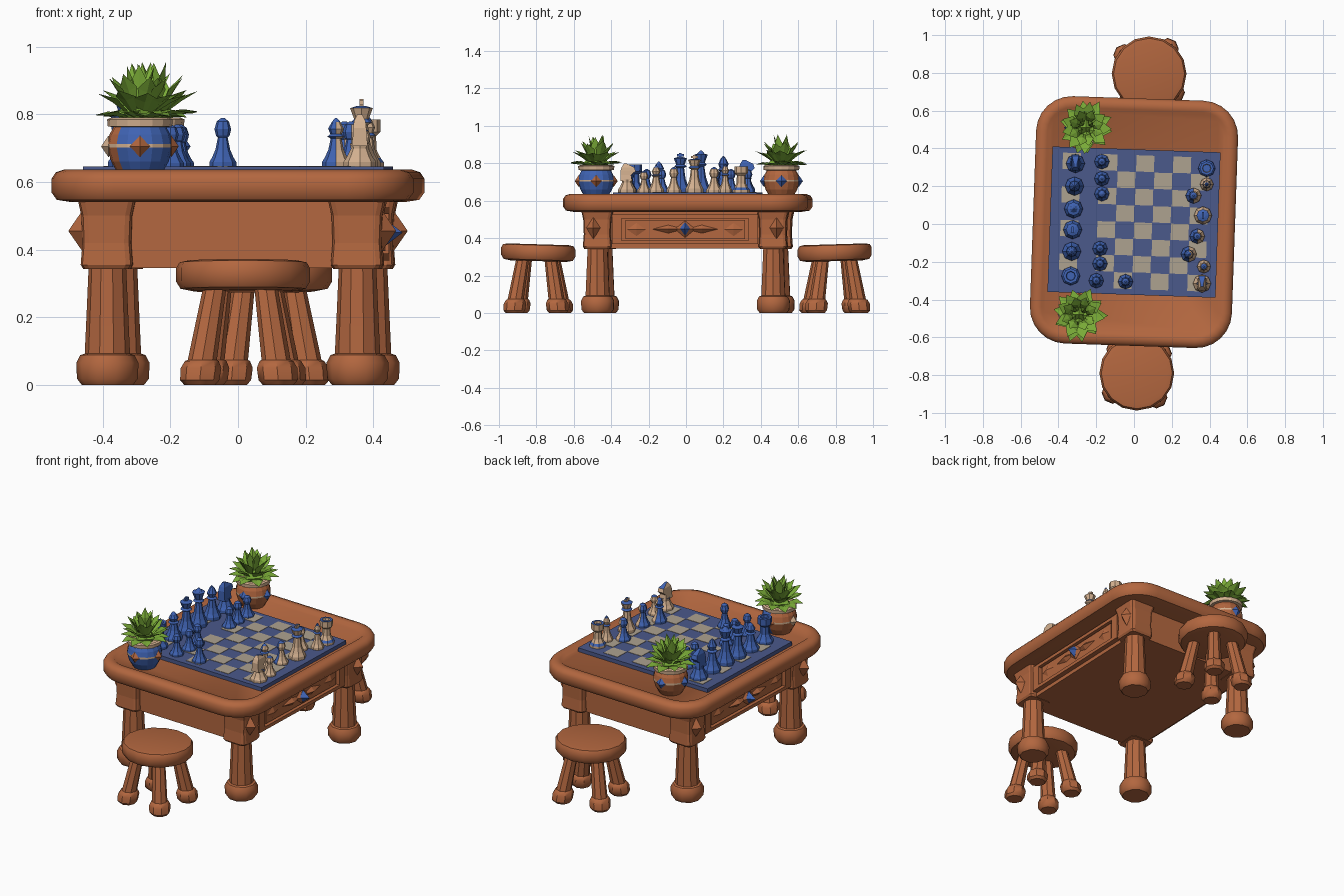
import bpy, bmesh, math, random
from mathutils import Vector, Matrix

if "Cube" in bpy.data.objects:
    bpy.data.objects.remove(bpy.data.objects["Cube"])

random.seed(4)
PI = math.pi


def material(name, col):
    m = bpy.data.materials.new(name)
    m.diffuse_color = (*col, 1)
    m.use_nodes = True
    m.node_tree.nodes["Principled BSDF"].inputs["Base Color"].default_value = m.diffuse_color
    return m


WOOD = material("brown wood", (0.45, 0.135, 0.05))
BLUE = material("blue", (0.05, 0.125, 0.45))
CREAM = material("cream", (0.66, 0.44, 0.28))
SLATE = material("slate blue board", (0.07, 0.10, 0.26))
STONE = material("pale board squares", (0.42, 0.36, 0.28))
LEAF = material("leaf green", (0.20, 0.42, 0.04))


def finish(name, bm, mats, turn=0.0, loc=(0, 0, 0), smooth=None):
    bmesh.ops.recalc_face_normals(bm, faces=bm.faces[:])
    me = bpy.data.meshes.new(name)
    bm.to_mesh(me)
    bm.free()
    for m in mats:
        me.materials.append(m)
    ob = bpy.data.objects.new(name, me)
    bpy.context.collection.objects.link(ob)
    ob.location, ob.rotation_euler = loc, (0, 0, turn)
    if smooth:
        bpy.ops.object.select_all(action='DESELECT')
        ob.select_set(True)
        bpy.context.view_layer.objects.active = ob
        bpy.ops.object.shade_smooth_by_angle(angle=math.radians(smooth))
    return ob


def loft(bm, rings, mats=None):
    """Skin a list of equal-length point rings and cap both ends."""
    vs = [[bm.verts.new(p) for p in r] for r in rings]
    n = len(rings[0])
    for k in range(len(vs) - 1):
        for i in range(n):
            j = (i + 1) % n
            f = bm.faces.new((vs[k][i], vs[k][j], vs[k + 1][j], vs[k + 1][i]))
            f.material_index = mats[k] if mats else 0
    bm.faces.new(vs[0]).material_index = mats[0] if mats else 0
    bm.faces.new(vs[-1]).material_index = mats[-1] if mats else 0


def circle(r, z, n, c=(0, 0)):
    return [(c[0] + r * math.cos(2 * PI * i / n), c[1] + r * math.sin(2 * PI * i / n), z)
            for i in range(n)]


def round_rect(hx, hy, r, z, n=7):
    pts = []
    for q, (sx, sy) in enumerate(((1, 1), (-1, 1), (-1, -1), (1, -1))):
        for i in range(n):
            a = PI / 2 * (q + i / (n - 1))
            pts.append((sx * (hx - r) + r * math.cos(a), sy * (hy - r) + r * math.sin(a), z))
    return pts


def box(bm, c, s, mat=0):
    m = Matrix.Translation(c) @ Matrix.Diagonal((*s, 1))
    for v in bmesh.ops.create_cube(bm, size=1, matrix=m)['verts']:
        for f in v.link_faces:
            f.material_index = mat


def gem(bm, c, s, mat=0):
    """Eight-sided diamond with half sizes s."""
    c = Vector(c)
    p = [[bm.verts.new(c + Vector([d * s[a] if a == b else 0 for b in range(3)])) for d in (1, -1)]
         for a in range(3)]
    for x in p[0]:
        for y in p[1]:
            for z in p[2]:
                bm.faces.new((x, y, z)).material_index = mat


# ---- table, turned slightly on the spot
TURN, AT = math.radians(-2), (0, 0.01, 0)

bm = bmesh.new()
top = [(-0.06, 0.54), (-0.015, 0.547), (0, 0.568), (0, 0.61), (-0.012, 0.628),
       (-0.035, 0.636), (-0.06, 0.634), (-0.075, 0.622)]
loft(bm, [round_rect(0.535 + o, 0.655 + o, 0.19 + o, z) for o, z in top])
finish("table_top", bm, [WOOD], TURN, AT, 40)

bm = bmesh.new()
box(bm, (0, 0, 0.445), (0.81, 1.02, 0.20))
finish("apron", bm, [WOOD], TURN, AT)

for sx in (-1, 1):
    for sy in (-1, 1):
        c = (sx * 0.37, sy * 0.47)
        bm = bmesh.new()
        prof = [(0.076, 0.0), (0.09, 0.018), (0.092, 0.065), (0.08, 0.088),
                (0.067, 0.092), (0.062, 0.2), (0.055, 0.36)]
        loft(bm, [circle(r, z, 10, c) for r, z in prof])
        finish("table_leg", bm, [WOOD], TURN, AT, 35)
        # corner block with a flared top and a diamond stud
        bm = bmesh.new()
        loft(bm, [[(c[0] + x, c[1] + y, z) for x, y, _ in round_rect(h, h, 0.02, 0, 3)]
                  for h, z in ((0.07, 0.343), (0.077, 0.355), (0.072, 0.42), (0.075, 0.5), (0.085, 0.545))])
        gem(bm, (sx * 0.44, sy * 0.49, 0.455), (0.045, 0.04, 0.065))
        finish("corner_block", bm, [WOOD], TURN, AT)

    # drawer front: raised frame, panel, carving and centre jewel
    bm = bmesh.new()
    for z in (0.378, 0.515):
        box(bm, (sx * 0.415, 0, z), (0.04, 0.78, 0.02))
    for y in (-0.365, 0.365):
        box(bm, (sx * 0.415, y, 0.446), (0.04, 0.05, 0.12))
    box(bm, (sx * 0.41, 0, 0.446), (0.03, 0.64, 0.10))
    for s in (-1, 1):
        gem(bm, (sx * 0.428, s * 0.09, 0.448), (0.022, 0.085, 0.022))
        gem(bm, (sx * 0.428, s * 0.26, 0.446), (0.012, 0.05, 0.035))
    gem(bm, (sx * 0.43, 0, 0.448), (0.03, 0.055, 0.045))
    gem(bm, (sx * 0.44, 0, 0.45), (0.047, 0.03, 0.036), 1)
    finish("drawer_front", bm, [WOOD, BLUE], TURN, AT)

# ---- board slab and pale squares
bm = bmesh.new()
box(bm, (0, 0, 0.632), (0.89, 0.77, 0.026))
finish("board", bm, [SLATE], TURN, AT)
bm = bmesh.new()
CX, CY = 0.0975, 0.089
for i in range(8):
    for j in range(8):
        if (i + j) % 2 and i != 1:
            box(bm, ((i - 3.5) * CX, (j - 3.5) * CY, 0.6455), (CX * 0.97, CY * 0.97, 0.003))
finish("board_squares", bm, [STONE], TURN, AT)


# ---- stools
def stool(cx, cy, start, tilt):
    bm = bmesh.new()
    prof = [(0.15, 0.277), (0.185, 0.284), (0.198, 0.305), (0.198, 0.345), (0.188, 0.362), (0.165, 0.367)]
    loft(bm, [[(x, y, z + y * tilt) for x, y, z in circle(r, z, 16)] for r, z in prof])
    finish("stool_seat", bm, [WOOD], 0, (cx, cy, 0), 40)
    prof = [(0.046, 0.0, 0.165), (0.058, 0.014, 0.165), (0.06, 0.05, 0.16), (0.05, 0.07, 0.157),
            (0.043, 0.074, 0.155), (0.034, 0.30, 0.105)]
    for k in range(4):
        a = math.radians(start + 90 * k)
        bm = bmesh.new()
        loft(bm, [circle(r, z, 8, (d * math.cos(a), d * math.sin(a))) for r, z, d in prof])
        finish("stool_leg", bm, [WOOD], 0, (cx, cy, 0), 35)


stool(0.015, -0.79, 39, -0.03)
stool(0.08, 0.795, 53, 0.03)


# ---- potted plants
def plant(cx, cy, blue_pot):
    bm = bmesh.new()
    prof = [(0.062, 0.62), (0.085, 0.66), (0.097, 0.702), (0.097, 0.712), (0.09, 0.74),
            (0.078, 0.762), (0.095, 0.764), (0.097, 0.785), (0.085, 0.79), (0.075, 0.775)]
    loft(bm, [circle(r, z, 16) for r, z in prof], [0, 0, 2, 0, 0, 2, 2, 2, 2])
    if blue_pot:
        bm.normal_update()
        for f in bm.faces:
            c = f.calc_center_median()
            if f.material_index == 0 and c.x * 0.9 - c.y * 0.45 > -0.035:
                f.material_index = 1
    for k, m in enumerate((0, 0, 2, 0) if blue_pot else (1, 1, 1, 1)):
        a = k * PI / 2
        gem(bm, (0.093 * math.cos(a), 0.093 * math.sin(a), 0.705),
            (0.022 if k % 2 == 0 else 0.03, 0.03 if k % 2 == 0 else 0.022, 0.032), m)
    finish("plant_pot", bm, [WOOD, BLUE, CREAM], 0, (cx, cy, 0))

    bm = bmesh.new()
    gem(bm, (0, 0, 0.80), (0.07, 0.07, 0.08))
    # tiers: count, tip radius, tip height, half width
    for n, rad, tip, w in ((10, 0.15, 0.80, 0.034), (9, 0.135, 0.865, 0.034),
                           (8, 0.095, 0.915, 0.03), (5, 0.045, 0.95, 0.024)):
        for k in range(n):
            a = 2 * PI * (k + random.uniform(-0.2, 0.2)) / n + rad * 20
            out = Vector((math.cos(a), math.sin(a), 0))
            side = Vector((-out.y, out.x, 0))
            base = out * 0.015 + Vector((0, 0, 0.785))
            end = out * rad * random.uniform(0.9, 1.04) + Vector((0, 0, tip + random.uniform(-0.01, 0.008)))
            mid = base.lerp(end, 0.6) + Vector((0, 0, 0.016))
            b, e = bm.verts.new(base), bm.verts.new(end)
            ring = [bm.verts.new(mid + v) for v in
                    (side * w, Vector((0, 0, -0.012)), -side * w, Vector((0, 0, -0.004)) - out * 0.012)]
            for i in range(4):
                bm.faces.new((b, ring[i], ring[(i + 1) % 4]))
                bm.faces.new((e, ring[i], ring[(i + 1) % 4]))
    finish("plant_leaves", bm, [LEAF], 0, (cx, cy, 0))


plant(-0.29, -0.48, True)
plant(-0.255, 0.51, False)

# ---- chess pieces: radius and height as fractions, lower body shared
BODY = [(1, 0), (1, 0.1), (0.8, 0.19), (0.55, 0.35)]
HEADS = {
    "pawn": [(0.36, 0.6), (0.5, 0.64), (0.62, 0.77), (0.45, 0.93), (0.12, 1)],
    "rook": [(0.5, 0.65), (0.78, 0.74), (0.8, 1), (0.5, 1), (0.45, 0.9)],
    "bishop": [(0.38, 0.58), (0.62, 0.62), (0.4, 0.67), (0.56, 0.78), (0.3, 0.92), (0.06, 1)],
    "queen": [(0.36, 0.62), (0.62, 0.66), (0.42, 0.71), (0.72, 0.9), (0.4, 0.92), (0.08, 1)],
    "king": [(0.4, 0.62), (0.66, 0.66), (0.45, 0.71), (0.7, 0.87), (0.3, 0.9)],
    "knight": [(0.6, 0.45)],
}


def piece(kind, x, y, h, r, pale):
    bm = bmesh.new()
    loft(bm, [circle(r * a, h * b, 8) for a, b in BODY + HEADS[kind]])
    if kind == "king":
        box(bm, (0, 0, h * 0.94), (0.012, 0.014, h * 0.13))
        box(bm, (0, 0, h * 0.95), (0.012, 0.036, 0.012))
    if kind == "knight":
        # neck bending forward into a muzzle: offset, height, half length, half width
        neck = [(-0.1, 0.4, 0.65, 0.5), (-0.15, 0.6, 0.6, 0.42), (0.1, 0.74, 0.85, 0.4),
                (0.1, 0.87, 0.7, 0.36), (-0.2, 1, 0.15, 0.15)]
        loft(bm, [[(px * r * w, r * (o + py * ln), h * z) for px, py in ((1, 1), (-1, 1), (-1, -1), (1, -1))]
                  for o, z, ln, w in neck])
    if pale:
        # blue accents on upward faces, and on the inner side of the forward pieces
        bm.normal_update()
        for f in bm.faces:
            if f.normal.z > 0.55 or (x < 0.34 and f.normal.x < -0.2):
                f.material_index = 1
    finish(kind, bm, [CREAM, BLUE] if pale else [BLUE], 0, (x, y, 0.644))


for kind, x, y, h in (("knight", -0.31, 0.32, 0.175), ("bishop", -0.315, 0.2, 0.195),
                      ("queen", -0.32, 0.08, 0.225), ("king", -0.325, -0.03, 0.21),
                      ("bishop", -0.33, -0.145, 0.165), ("rook", -0.335, -0.275, 0.15)):
    piece(kind, x, y, h, 0.05, False)
for x, y, h in ((-0.17, 0.33, 0.125), (-0.17, 0.24, 0.125), (-0.17, 0.16, 0.12), (-0.18, -0.13, 0.125),
                (-0.18, -0.21, 0.125), (-0.2, -0.3, 0.125), (-0.045, -0.305, 0.145)):
    piece("pawn", x, y, h, 0.04, False)
for kind, x, y, h, r in (("rook", 0.385, 0.295, 0.14, 0.046), ("bishop", 0.385, 0.21, 0.15, 0.036),
                         ("pawn", 0.315, 0.15, 0.135, 0.042), ("king", 0.365, 0.045, 0.2, 0.048),
                         ("pawn", 0.335, -0.065, 0.135, 0.04), ("bishop", 0.29, -0.16, 0.145, 0.042),
                         ("pawn", 0.37, -0.225, 0.115, 0.036), ("knight", 0.36, -0.315, 0.155, 0.048)):
    piece(kind, x, y, h, r, True)
